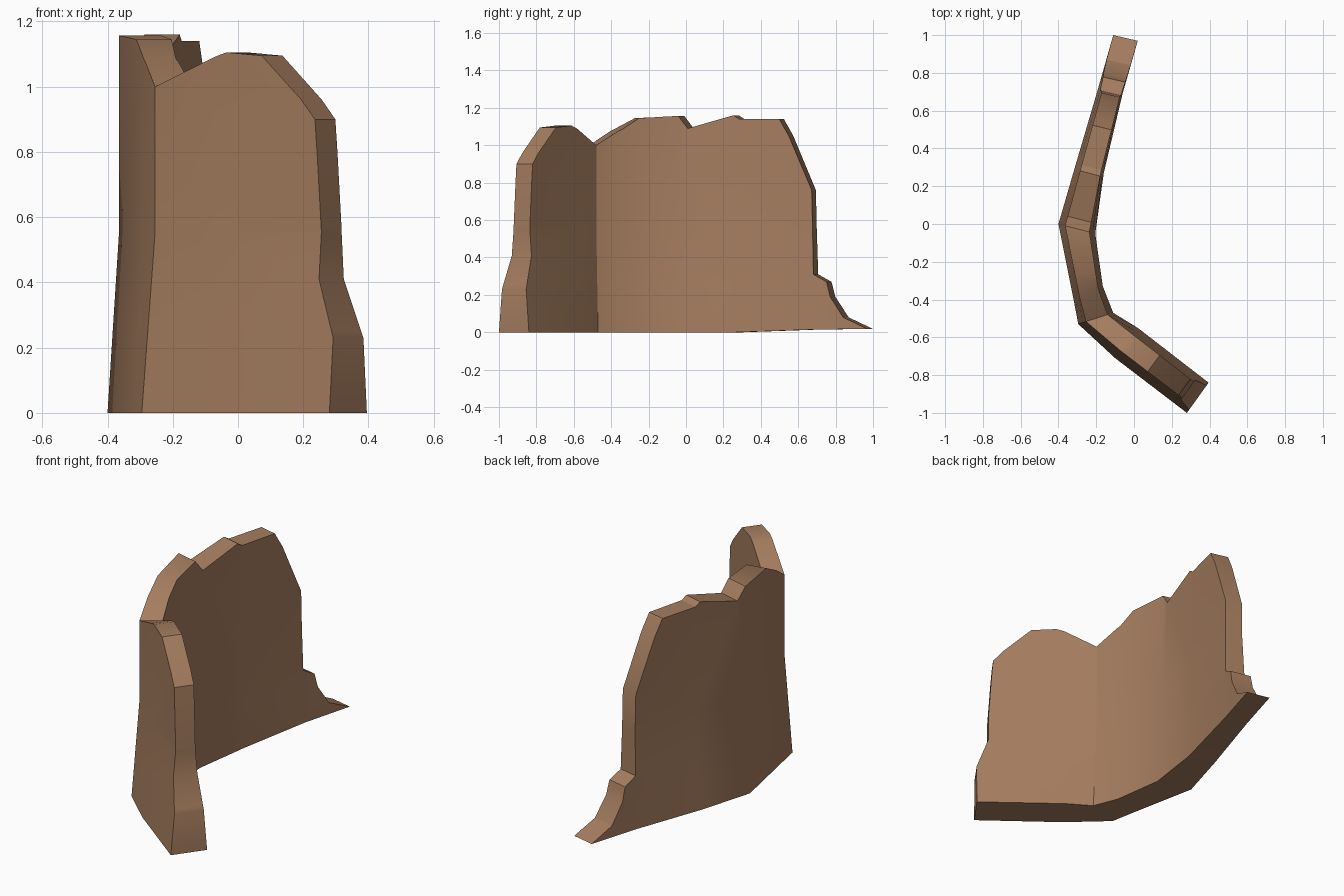
import bpy
import bmesh
import math
from mathutils import Vector

cube = bpy.data.objects.get("Cube")
if cube:
    bpy.data.objects.remove(cube, do_unlink=True)

# Single weathered stone colour
stone = bpy.data.materials.new("brown_stone")
stone.use_nodes = True
colour = (0.376, 0.205, 0.114, 1.0)
stone.diffuse_color = colour
stone.node_tree.nodes["Principled BSDF"].inputs["Base Color"].default_value = colour

# Plan of the wall: outer point, inner point, outer and inner taper at the top
plan = [
    ((0.28, -1.0), (0.395, -0.84), 0.24, 0.22),
    ((-0.10, -0.71), (0.02, -0.55), 0.24, 0.22),
    ((-0.295, -0.53), (-0.11, -0.47), 0.22, 0.16),
    ((-0.32, -0.40), (-0.165, -0.33), 0.20, 0.16),
    ((-0.40, 0.0), (-0.205, -0.05), 0.18, 0.16),
    ((-0.31, 0.31), (-0.16, 0.27), 0.20, 0.10),
    ((-0.19, 0.72), (-0.06, 0.69), 0.18, 0.08),
    ((-0.11, 1.0), (0.02, 0.97), 0.0, 0.0),
]

# Broken outline of the wall: distance along it, height
outline = [
    (-1.0, 0.0), (0.3, 0.0), (0.72, 0.015), (1.0, 0.018),
    (0.87, 0.08), (0.80, 0.19), (0.78, 0.27), (0.71, 0.31),
    (0.70, 0.76), (0.58, 1.05), (0.53, 1.14), (0.32, 1.14), (0.29, 1.16),
    (0.05, 1.09), (0.0, 1.157), (-0.28, 1.145), (-0.42, 1.075),
    (-0.53, 1.0), (-0.737, 1.105), (-0.82, 1.095), (-0.913, 0.96),
    (-0.945, 0.9), (-0.95, 0.8), (-0.96, 0.56), (-0.96, 0.41), (-1.0, 0.23),
]


def place(t, z, inner):
    """Bend a flat outline point onto the outer or inner wall face."""
    for a, b in zip(plan, plan[1:]):
        if t <= b[0][1] + 1e-6:
            break
    f = (t - a[0][1]) / (b[0][1] - a[0][1])
    out = Vector(a[0]).lerp(Vector(b[0]), f)
    inn = Vector(a[1]).lerp(Vector(b[1]), f)
    taper_out = a[2] + (b[2] - a[2]) * f
    taper_in = a[3] + (b[3] - a[3]) * f
    rise = min(z / 0.55, 1.0)
    p = inn.lerp(out, taper_in * rise) if inner else out.lerp(inn, taper_out * rise)
    return Vector((p.x, p.y, z))


# Flat outline, cut at every bend and at the heights where the taper changes
bm = bmesh.new()
bm.faces.new([bm.verts.new((t, 0, z)) for t, z in outline])
cuts = [((s[0][1], 0, 0), (1, 0, 0)) for s in plan[1:-1]]
cuts += [((0, 0, z), (0, 0, 1)) for z in (0.25, 0.55)]
for co, no in cuts:
    bmesh.ops.bisect_plane(bm, geom=bm.verts[:] + bm.edges[:] + bm.faces[:],
                           dist=1e-5, plane_co=co, plane_no=no)

# Thicken, then bend both faces along the plan
outer = bm.verts[:]
result = bmesh.ops.extrude_face_region(bm, geom=bm.faces[:], use_keep_orig=True)
inner = [g for g in result["geom"] if isinstance(g, bmesh.types.BMVert)]
for verts, side in ((outer, False), (inner, True)):
    for v in verts:
        v.co = place(v.co.x, v.co.z, side)
bmesh.ops.triangulate(bm, faces=[f for f in bm.faces if len(f.verts) > 4])
bmesh.ops.recalc_face_normals(bm, faces=bm.faces[:])

mesh = bpy.data.meshes.new("ruined_wall")
bm.to_mesh(mesh)
bm.free()
mesh.materials.append(stone)
wall = bpy.data.objects.new("ruined_wall", mesh)
bpy.context.collection.objects.link(wall)

bpy.ops.object.select_all(action="DESELECT")
wall.select_set(True)
bpy.context.view_layer.objects.active = wall
bpy.ops.object.shade_smooth_by_angle(angle=math.radians(30))
